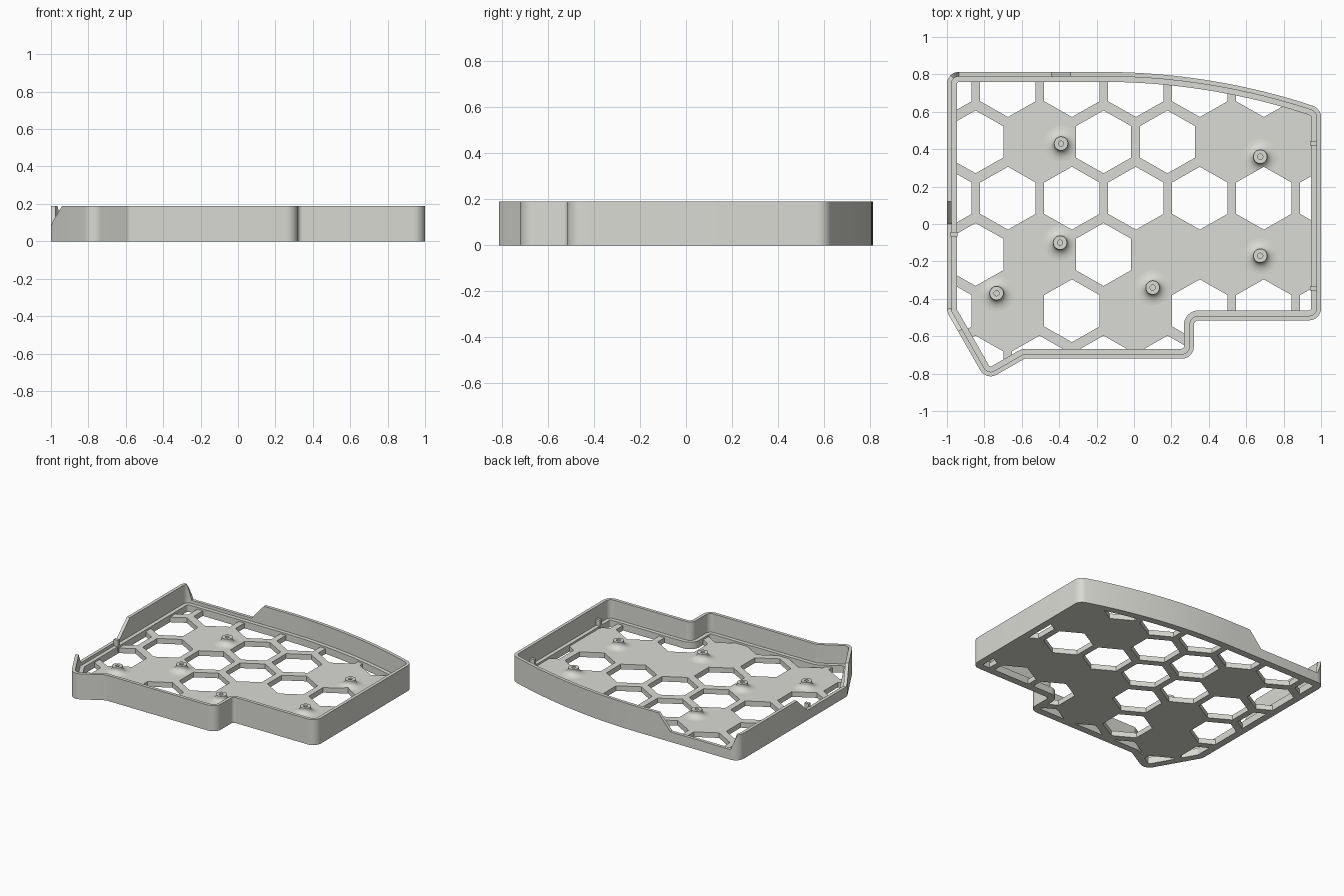
import bpy, bmesh, math
from mathutils import Vector

if "Cube" in bpy.data.objects:
    bpy.data.objects.remove(bpy.data.objects["Cube"])

FULL, LOW, LEDGE, FLOOR = 0.19, 0.075, 0.052, 0.038
LIP, RIM = 0.024, 0.053

mat = bpy.data.materials.new("warm_grey_plastic")
mat.diffuse_color = (0.70, 0.70, 0.66, 1)
mat.use_nodes = True
mat.node_tree.nodes["Principled BSDF"].inputs["Base Color"].default_value = mat.diffuse_color


def shade(ob):
    bpy.ops.object.select_all(action='DESELECT')
    ob.select_set(True)
    bpy.context.view_layer.objects.active = ob
    bpy.ops.object.shade_smooth_by_angle(angle=math.radians(30))


def finish(name, bm, smooth=True):
    bmesh.ops.recalc_face_normals(bm, faces=bm.faces)
    me = bpy.data.meshes.new(name)
    bm.to_mesh(me)
    bm.free()
    me.materials.append(mat)
    ob = bpy.data.objects.new(name, me)
    bpy.context.collection.objects.link(ob)
    if smooth:
        shade(ob)
    return ob


def rounded(corners, steps=8):
    """Outline points with an arc at every corner that has a radius."""
    out, n = [], len(corners)
    for i, (x, y, r) in enumerate(corners):
        p = Vector((x, y))
        if r == 0:
            out.append(p)
            continue
        a = (Vector(corners[i - 1][:2]) - p).normalized()
        b = (Vector(corners[(i + 1) % n][:2]) - p).normalized()
        half = a.angle(b) / 2
        c = p + (a + b).normalized() * (r / math.sin(half))
        s = p + a * (r / math.tan(half)) - c
        e = p + b * (r / math.tan(half)) - c
        turn = math.atan2(s.x * e.y - s.y * e.x, s.dot(e))
        for k in range(steps + 1):
            t = turn * k / steps
            out.append(c + Vector((s.x * math.cos(t) - s.y * math.sin(t),
                                   s.x * math.sin(t) + s.y * math.cos(t))))
    return out


def inset(pts, d):
    """Move a counter-clockwise outline inward by d."""
    out = []
    for i, p in enumerate(pts):
        a = (p - pts[i - 1]).normalized()
        b = (pts[(i + 1) % len(pts)] - p).normalized()
        na, nb = Vector((-a.y, a.x)), Vector((-b.y, b.x))
        m = (na + nb).normalized()
        out.append(p + m * (d / m.dot(na)))
    return out


def ramp(v, v0, v1, h0, h1):
    t = min(1, max(0, (v - v0) / (v1 - v0)))
    return h0 + (h1 - h0) * t


def wall_top(p):
    """Height of the wall, with dips on the left and back sides."""
    if p.y > 0.775 and p.x < -0.3:
        if p.x < -0.7:
            return ramp(p.x, -0.983, -0.936, FULL, LOW)
        return ramp(p.x, -0.44, -0.34, LOW, FULL)
    if p.x < -0.9:
        if p.y < -0.3:
            return ramp(p.y, -0.574, -0.455, FULL, LOW)
        return ramp(p.y, 0, 0.12, LOW, FULL)
    return FULL


def prism(bm, pts, z0, z1):
    lo = [bm.verts.new((p[0], p[1], z0)) for p in pts]
    hi = [bm.verts.new((p[0], p[1], z1)) for p in pts]
    bm.faces.new(lo[::-1])
    bm.faces.new(hi)
    for i in range(len(pts)):
        bm.faces.new((lo[i - 1], lo[i], hi[i], hi[i - 1]))


# Outline, counter-clockwise, with a gently curved back edge
def back_y(x):
    return 0.813 - 3.6 + math.sqrt(3.6 ** 2 - (x + 0.17) ** 2)


corners = [(-0.79, -0.838, 0.064), (-0.585, -0.72, 0.03), (0.32, -0.72, 0.064),
           (0.32, -0.515, 0.025), (1, -0.515, 0.064), (1, back_y(1), 0.064)]
corners += [(x, back_y(x), 0) for x in [0.90 - 1.07 * k / 20 for k in range(21)]]
corners += [(-0.34, 0.813, 0), (-0.44, 0.813, 0), (-1, 0.813, 0.064), (-1, 0.12, 0),
            (-1, 0, 0), (-1, -0.47, 0.08), (-0.9406, -0.5741, 0)]
outline = rounded(corners)
lip_line, rim_line = inset(outline, LIP), inset(outline, RIM)

# Wall with an inner ledge
bm = bmesh.new()
tops = [wall_top(p) for p in outline]
rings = []
for line, heights in ((outline, 0), (outline, tops), (lip_line, tops),
                      (lip_line, LEDGE), (rim_line, LEDGE), (rim_line, 0)):
    rings.append([bm.verts.new((p.x, p.y, heights[i] if heights is tops else heights))
                  for i, p in enumerate(line)])
for j in range(6):
    a, b = rings[j - 1], rings[j]
    for i in range(len(a)):
        bm.faces.new((a[i - 1], a[i], b[i], b[i - 1]))
finish("outer_wall", bm)

# Honeycomb cutter: row number and the columns that are open
rows = {2: (-3, -2, -1, 0, 1, 2), 1: (-2, 0, 1), 0: (-3, -2, -1, 0, 1, 2, 3),
        -1: (-2, 0), -2: (-3, -1, 1, 2, 3), -3: (-2, -1, 0, 1)}
bm = bmesh.new()
for row, cols in rows.items():
    for k in cols:
        cx = (0.01 if row % 2 == 0 else -0.163) + 0.342 * k
        cy = 0.138 + 0.301 * row
        prism(bm, [(cx + 0.171 * math.sin(math.pi * s / 3),
                    cy + 0.168 * math.cos(math.pi * s / 3)) for s in range(6)], -0.1, 0.3)
cutter = finish("honeycomb_cutter", bm, False)
cutter.hide_render = True


def cut(ob):
    mod = ob.modifiers.new("holes", 'BOOLEAN')
    mod.operation, mod.object = 'DIFFERENCE', cutter
    for solver in ('EXACT', 'MANIFOLD'):
        mod.solver = solver
        result = ob.evaluated_get(bpy.context.evaluated_depsgraph_get())
        if len(result.data.polygons) > 8:
            break
    bpy.context.view_layer.objects.active = ob
    bpy.ops.object.modifier_apply(modifier=mod.name)
    shade(ob)


# Perforated floor
bm = bmesh.new()
prism(bm, rim_line, 0, FLOOR)
cut(finish("honeycomb_floor", bm))

# Screw posts with flared feet
flare = [(0.095 - 0.058 * math.sin(t), FLOOR + 0.036 * (1 - math.cos(t)))
         for t in [math.pi / 2 * k / 7 for k in range(8)]]
profile = [(0.095, FLOOR - 0.015)] + flare + [(0.037, FLOOR + 0.047), (0.014, FLOOR + 0.047),
                                              (0.014, FLOOR + 0.005)]
N = 32
for px, py in ((-0.39, 0.43), (-0.395, -0.1), (-0.735, -0.37),
               (0.1, -0.34), (0.675, 0.36), (0.675, -0.17)):
    bm = bmesh.new()
    loops = [[bm.verts.new((px + r * math.cos(math.tau * i / N),
                            py + r * math.sin(math.tau * i / N), z)) for i in range(N)]
             for r, z in profile]
    for a, b in zip(loops, loops[1:]):
        for i in range(N):
            bm.faces.new((a[i - 1], a[i], b[i], b[i - 1]))
    bm.faces.new(loops[0][::-1])
    bm.faces.new(loops[-1])
    cut(finish("screw_post", bm))

# Small locating tabs on the inside of the walls
for x0, x1, y in ((0.942, 0.98, 0.43), (0.942, 0.98, -0.345), (-0.98, -0.945, -0.055)):
    bm = bmesh.new()
    prism(bm, [(x0, y - 0.011), (x1, y - 0.011), (x1, y + 0.011), (x0, y + 0.011)], 0.01, 0.1)
    finish("locating_tab", bm, False)

bpy.data.objects.remove(cutter)
